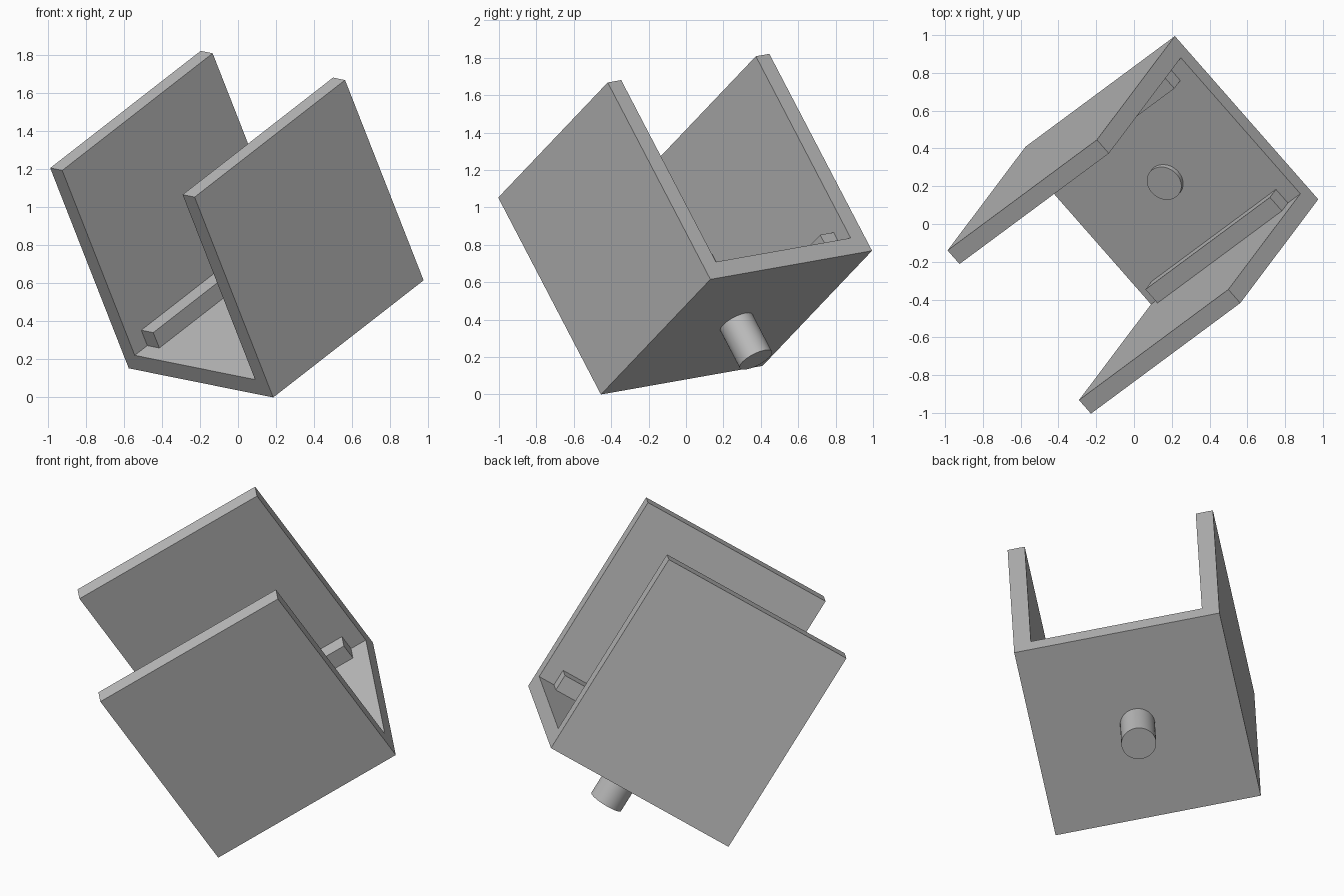
import bpy
import bmesh
from mathutils import Matrix, Vector

cube = bpy.data.objects.get("Cube")
if cube:
    bpy.data.objects.remove(cube, do_unlink=True)

UNIT = 0.0967      # wall thickness
SIDE = 12          # base side, in wall thicknesses
HEIGHT = 13        # overall height, in wall thicknesses

# Tilted frame: ribs run along "run", the walls face along "across"
run = Vector((0.79, 0.585, 0.615)).normalized()
across = Vector((-0.755, 0.865, 0.155))
across = (across - run * across.dot(run)).normalized()
up = run.cross(across)
corner = Vector((0.185, -0.455, 0.0))
frame = Matrix((run, across, up)).transposed().to_4x4()
frame = Matrix.Translation(corner) @ frame @ Matrix.Scale(UNIT, 4)

grey = bpy.data.materials.new("light grey")
grey.use_nodes = True
colour = (0.5, 0.5, 0.5, 1.0)
grey.diffuse_color = colour
grey.node_tree.nodes["Principled BSDF"].inputs["Base Color"].default_value = colour


def add_part(name, bm):
    """Place a part built in bracket units into the tilted frame."""
    bmesh.ops.recalc_face_normals(bm, faces=bm.faces)
    bm.transform(frame)
    mesh = bpy.data.meshes.new(name)
    bm.to_mesh(mesh)
    bm.free()
    mesh.materials.append(grey)
    obj = bpy.data.objects.new(name, mesh)
    bpy.context.collection.objects.link(obj)
    return obj


def extrude_profile(name, profile, start, end):
    """Extrude an (across, up) outline along the run direction."""
    bm = bmesh.new()
    face = bm.faces.new([bm.verts.new((start, a, h)) for a, h in profile])
    result = bmesh.ops.extrude_face_region(bm, geom=[face])
    verts = [v for v in result["geom"] if isinstance(v, bmesh.types.BMVert)]
    bmesh.ops.translate(bm, verts=verts, vec=(end - start, 0, 0))
    return add_part(name, bm)


# U-shaped bracket: floor and two walls
half = [(0, HEIGHT), (0, 0)]
inner = [(1, 1), (1, HEIGHT)]
outline = half + [(SIDE - a, h) for a, h in reversed(half)]
outline += [(SIDE - a, h) for a, h in reversed(inner)] + inner
extrude_profile("u_bracket", outline, 0, SIDE)

# Ribs in the two inside corners
for name, a in (("front_rib", 1), ("back_rib", SIDE - 2)):
    extrude_profile(name, [(a, 1), (a + 1, 1), (a + 1, 2), (a, 2)], 1, SIDE - 1)

# Round stud through the floor
bottom, top = -2.45, 1.3
bm = bmesh.new()
bmesh.ops.create_cone(
    bm, cap_ends=True, segments=48, radius1=1, radius2=1, depth=top - bottom,
    matrix=Matrix.Translation((SIDE / 2, SIDE / 2, (top + bottom) / 2)))
stud = add_part("round_stud", bm)
bpy.ops.object.select_all(action="DESELECT")
stud.select_set(True)
bpy.context.view_layer.objects.active = stud
bpy.ops.object.shade_smooth_by_angle()
